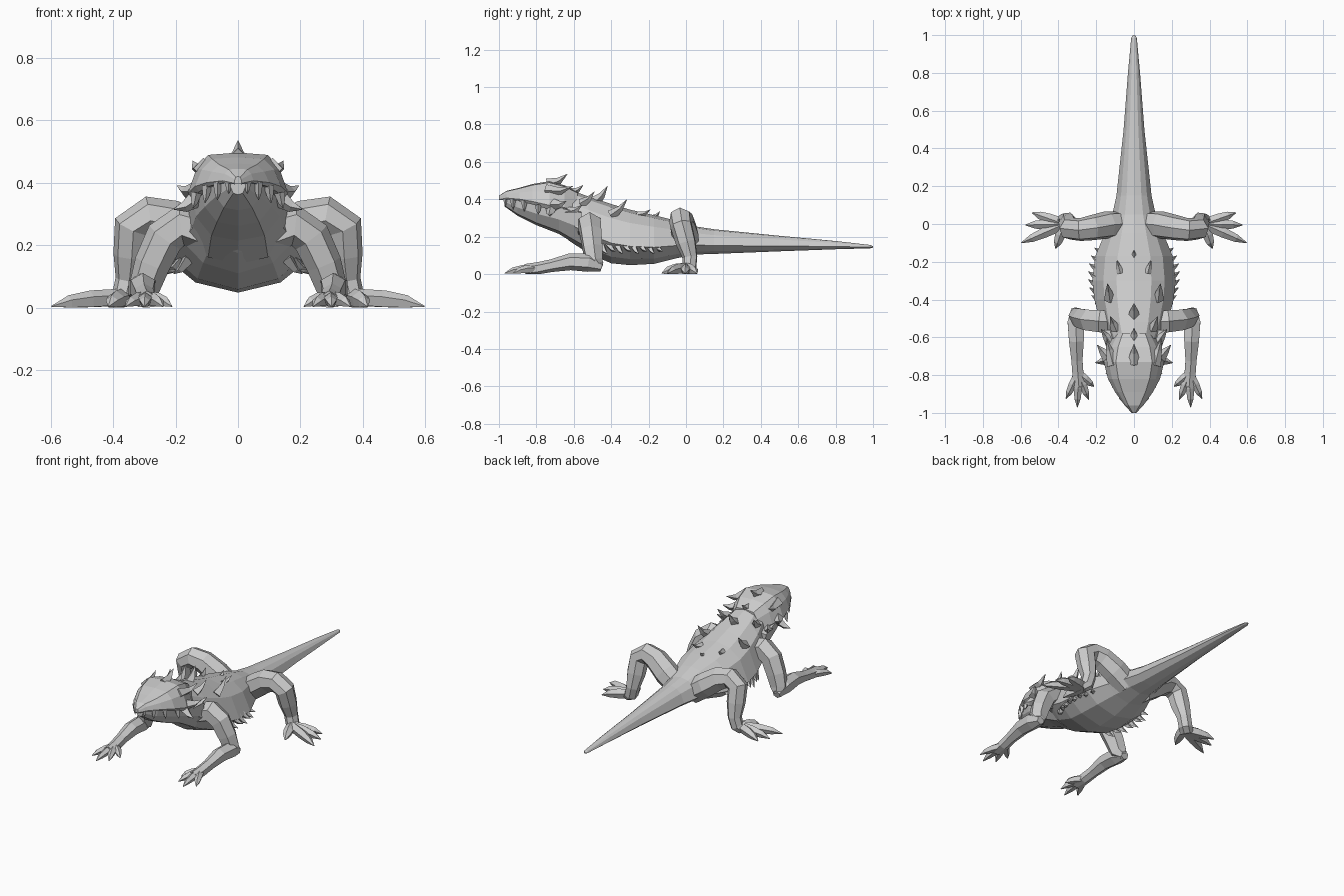
import bpy, bmesh, math
from mathutils import Vector

grey = bpy.data.materials.new("lizard grey")
grey.diffuse_color = (0.6, 0.6, 0.6, 1)


def finish(name, bm, mirror=False):
    bmesh.ops.recalc_face_normals(bm, faces=bm.faces)
    me = bpy.data.meshes.new(name)
    bm.to_mesh(me)
    bm.free()
    me.materials.append(grey)
    ob = bpy.data.objects.new(name, me)
    bpy.context.collection.objects.link(ob)
    if mirror:
        ob.modifiers.new("mirror", 'MIRROR').use_mirror_merge = False
    return ob


def skin(bm, rings):
    """Bridge rings of points and cap both ends."""
    vs = [[bm.verts.new(p) for p in r] for r in rings]
    n = len(vs[0])
    for a, b in zip(vs, vs[1:]):
        for i in range(n):
            j = (i + 1) % n
            bm.faces.new((a[i], a[j], b[j], b[i]))
    bm.faces.new(vs[0])
    bm.faces.new(vs[-1][::-1])


def loft(name, stations, half):
    """Stations are (y, top, bottom, half width); half is the right section outline."""
    full = half + [(-x, z) for x, z in half[-2:0:-1]]
    bm = bmesh.new()
    skin(bm, [[(x * w, y, zb + z * (zt - zb)) for x, z in full]
              for y, zt, zb, w in stations])
    return finish(name, bm)


def tube(bm, path, sides=6):
    """Path points are (x, y, z, radius); kept above the floor."""
    pts = [Vector(p[:3]) for p in path]
    rings, u, last = [], None, None
    for i, p in enumerate(pts):
        t = (pts[min(i + 1, len(pts) - 1)] - pts[max(i - 1, 0)]).normalized()
        if u is None:
            ref = Vector((0, 0, 1)) if abs(t.z) < 0.9 else Vector((0, 1, 0))
            u = (ref - t * ref.dot(t)).normalized()
        else:
            u = last.rotation_difference(t) @ u
        last = t
        v = t.cross(u)
        ring = []
        for k in range(sides):
            a = 2 * math.pi * k / sides
            q = p + (u * math.cos(a) + v * math.sin(a)) * path[i][3]
            q.z = max(q.z, 0)
            ring.append(q)
        rings.append(ring)
    skin(bm, rings)


def spikes(name, items, mirror=True, sides=4):
    """Items are (base, tip, radius); each spike tapers and curls slightly upward."""
    bm = bmesh.new()
    for base, tip, r in items:
        b, t = Vector(base), Vector(tip)
        m = b.lerp(t, 0.5)
        m.z -= 0.12 * (t - b).length
        tube(bm, [(*(b - (t - b) * 0.15), r), (*m, r * 0.55), (*t, 0.001)], sides)
    return finish(name, bm, mirror)


# Body and tail, widest low on the flank
loft("body_and_tail", [
    (-0.70, .465, .24, .10), (-0.62, .450, .175, .135), (-0.52, .415, .11, .18),
    (-0.40, .375, .058, .21), (-0.30, .345, .048, .22), (-0.17, .315, .055, .205),
    (-0.05, .285, .085, .155), (0.05, .255, .105, .115), (0.15, .24, .108, .093),
    (0.5, .205, .122, .055), (0.8, .177, .133, .032), (0.985, .156, .138, .015),
    (1.0, .150, .142, .006)],
    [(0, 1), (.42, .94), (.74, .76), (1, .34), (.62, .11), (0, 0)])

# Skull with overhanging upper lip
loft("skull", [
    (-1.0, .42, .395, .012), (-.96, .445, .40, .05), (-.89, .462, .39, .10),
    (-.82, .482, .372, .138), (-.73, .497, .345, .16), (-.65, .475, .335, .14),
    (-.58, .44, .32, .10)],
    [(0, 1), (.6, .95), (.84, .64), (1, .15), (.9, 0), (0, .1)])

# Lower jaw and throat
loft("lower_jaw", [
    (-.97, .41, .362, .025), (-.90, .40, .312, .075), (-.80, .385, .262, .112),
    (-.68, .37, .215, .142), (-.56, .35, .14, .16)],
    [(0, 1), (1, .9), (.95, .5), (.6, .1), (0, 0)])

# Front legs
bm = bmesh.new()
tube(bm, [(.10, -.52, .24, .068), (.18, -.515, .265, .067), (.235, -.51, .225, .063),
          (.275, -.50, .14, .058), (.30, -.49, .065, .05), (.31, -.46, .035, .025)])
finish("front_upper_arm", bm, True)
bm = bmesh.new()
tube(bm, [(.31, -.45, .038, .025), (.308, -.52, .062, .05), (.305, -.62, .066, .045),
          (.302, -.72, .045, .034), (.297, -.79, .03, .034), (.292, -.86, .02, .034)])
finish("front_forearm", bm, True)

# Back legs
bm = bmesh.new()
tube(bm, [(.05, 0, .16, .07), (.14, -.005, .225, .074), (.22, -.02, .28, .068),
          (.285, -.03, .295, .062), (.34, -.025, .26, .06), (.345, 0, .17, .055),
          (.352, .022, .09, .041), (.365, .018, .04, .04), (.39, 0, .015, .038)], 7)
finish("back_leg", bm, True)


# Clawed digits: swell at the knuckle, then taper to the claw
def digits(name, root, tips, r):
    bm = bmesh.new()
    a = Vector(root)
    for tip in tips:
        b = Vector((*tip, 0.004))
        m, k = a.lerp(b, .45), a.lerp(b, .75)
        tube(bm, [(*a, r), (m.x, m.y, .026, r), (k.x, k.y, .018, r * .75),
                  (*b, .002)], 5)
    finish(name, bm, True)


digits("front_toes", (.295, -.79, .028),
       [(.36, -.925), (.30, -.97), (.24, -.93), (.212, -.86)], .023)
digits("back_toes", (.37, 0, .032),
       [(.597, -.10), (.575, -.005), (.54, .06), (.415, -.13)], .029)

# Spines along the middle of the back
spikes("crest_spines", [
    ((0, -.725, .485), (0, -.635, .535), .035), ((0, -.61, .44), (0, -.55, .475), .026),
    ((0, -.48, .395), (0, -.42, .47), .033), ((0, -.165, .31), (0, -.14, .335), .014)],
    False)

# Paired back spines
spikes("back_spines", [
    ((.075, -.25, .32), (.09, -.19, .345), .02),
    ((.13, -.39, .325), (.14, -.315, .40), .03),
    ((.10, -.55, .385), (.125, -.49, .44), .028)])

# Head horns and cheek spikes
spikes("head_horns", [
    ((.115, -.73, .45), (.145, -.605, .47), .033),
    ((.145, -.70, .375), (.195, -.64, .39), .032),
    ((.135, -.72, .35), (.207, -.735, .315), .032),
    ((.13, -.62, .335), (.175, -.555, .37), .03)])

# Flank fringe hanging along the widest line
fringe = []
for i in range(8):
    y = -.45 + i * .042
    x = .208 - 1.6 * (y + .30) ** 2
    fringe.append(((x - .01, y, .155), (x + .035, y + .03, .108 + .015 * (i % 2)), .022))
spikes("flank_spikes", fringe)

# Large teeth hanging from the upper lip
spikes("teeth", [
    ((.03, -.965, .40), (.03, -.965, .365), .013),
    ((.065, -.925, .395), (.066, -.925, .345), .016),
    ((.10, -.865, .383), (.106, -.865, .335), .017),
    ((.135, -.79, .362), (.145, -.79, .318), .018)])
